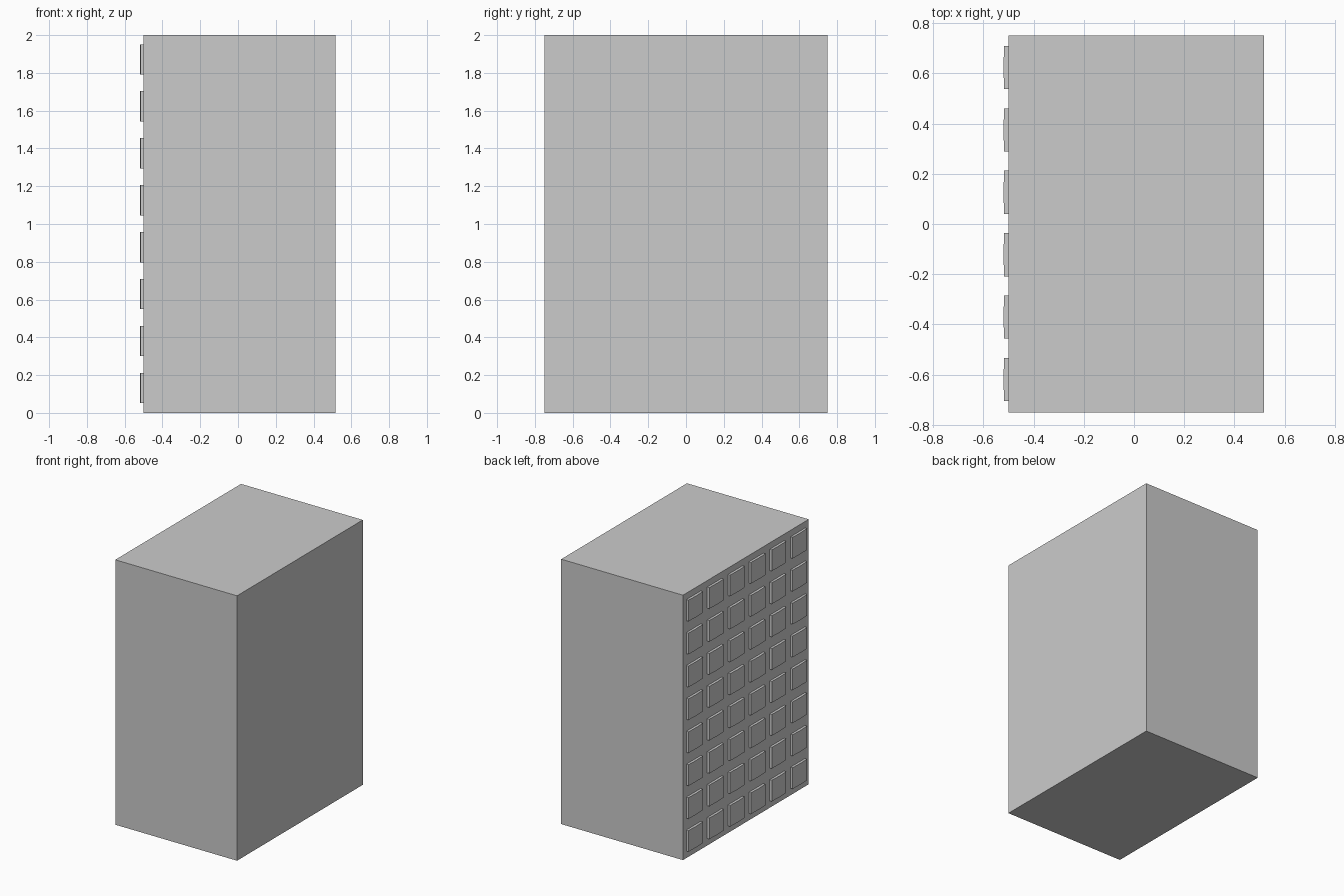
import bpy, bmesh

if "Cube" in bpy.data.objects:
    bpy.data.objects.remove(bpy.data.objects["Cube"])


def make_object(name, bm):
    bmesh.ops.recalc_face_normals(bm, faces=bm.faces)
    mesh = bpy.data.meshes.new(name)
    bm.to_mesh(mesh)
    bm.free()
    obj = bpy.data.objects.new(name, mesh)
    bpy.context.collection.objects.link(obj)
    return obj


# Plain building block
bm = bmesh.new()
bmesh.ops.create_cube(bm, size=1)
for v in bm.verts:
    v.co.x = -0.5 if v.co.x < 0 else 0.517
    v.co.y *= 1.5
    v.co.z = (v.co.z + 0.5) * 2
make_object("building_body", bm)


# One window bay: five-sided plan with a faint centre ridge, extruded upward
W, H = 0.172, 0.16
plan = [(-0.499, -W / 2), (-0.517, -W / 2), (-0.52, 0),
        (-0.517, W / 2), (-0.499, W / 2)]
bm = bmesh.new()
base = bm.faces.new([bm.verts.new((x, y - 0.619, 0.052)) for x, y in plan])
top = bmesh.ops.extrude_face_region(bm, geom=[base])
bmesh.ops.translate(bm, vec=(0, 0, H),
                    verts=[g for g in top["geom"] if isinstance(g, bmesh.types.BMVert)])
windows = make_object("windows", bm)

# Repeat the bay in six columns and eight rows
for label, count, step in (("columns", 6, (0, 0.2484, 0)), ("rows", 8, (0, 0, 0.2485))):
    arr = windows.modifiers.new(label, 'ARRAY')
    arr.count = count
    arr.use_relative_offset = False
    arr.use_constant_offset = True
    arr.constant_offset_displace = step
